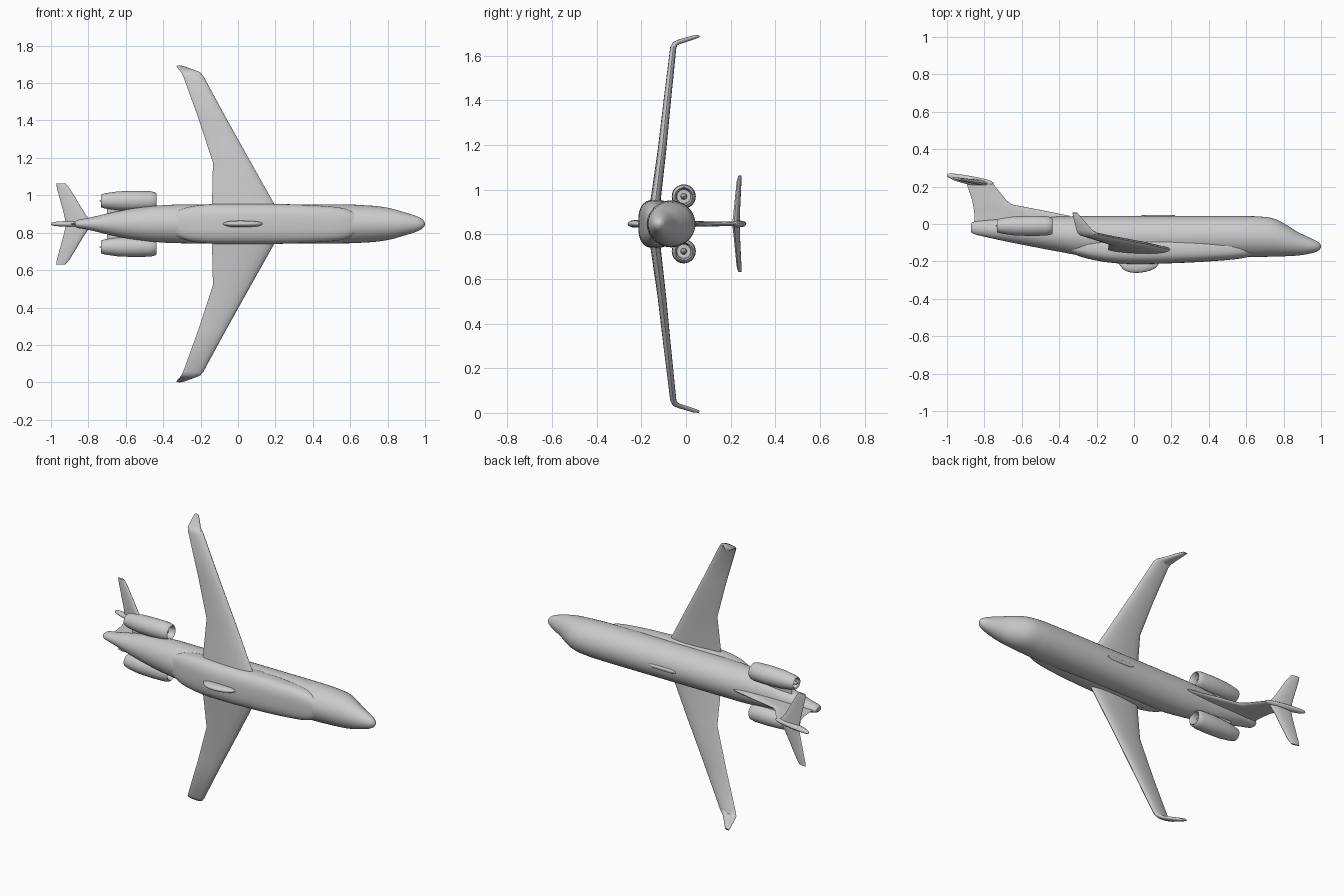
import bpy, bmesh, math
from mathutils import Vector

old = bpy.data.objects.get("Cube")
if old:
    bpy.data.objects.remove(old, do_unlink=True)

MID = 0.847  # height of the aircraft's plane of symmetry (it lies on its side)

grey = bpy.data.materials.new("plain grey")
grey.use_nodes = True
grey.diffuse_color = (0.6, 0.6, 0.6, 1)
grey.node_tree.nodes["Principled BSDF"].inputs["Base Color"].default_value = (0.6, 0.6, 0.6, 1)


def loft(name, rings, angle=40, caps=True):
    """Skin a list of equal-sized closed rings."""
    bm = bmesh.new()
    vs = [[bm.verts.new(p) for p in r] for r in rings]
    n = len(vs[0])
    for a, b in zip(vs, vs[1:]):
        for i in range(n):
            j = (i + 1) % n
            bm.faces.new((a[i], a[j], b[j], b[i]))
    if caps:
        bm.faces.new(vs[0])
        bm.faces.new(vs[-1])
    bmesh.ops.recalc_face_normals(bm, faces=bm.faces)
    me = bpy.data.meshes.new(name)
    bm.to_mesh(me)
    bm.free()
    ob = bpy.data.objects.new(name, me)
    bpy.context.collection.objects.link(ob)
    me.materials.append(grey)
    bpy.ops.object.select_all(action='DESELECT')
    ob.select_set(True)
    bpy.context.view_layer.objects.active = ob
    bpy.ops.object.shade_smooth_by_angle(angle=math.radians(angle))
    return ob


def oval(x, top, bottom, half, z=MID, power=1.0, n=40):
    """Cross-section across x; power below 1 makes it squarer."""
    pts = []
    for i in range(n):
        a = 2 * math.pi * i / n
        c, s = math.cos(a), math.sin(a)
        pts.append(Vector((x,
                           (top + bottom) / 2 + (top - bottom) / 2 * math.copysign(abs(s) ** power, s),
                           z + half * math.copysign(abs(c) ** power, c))))
    return pts


def smooth_stations(st, steps=5):
    """Catmull-Rom interpolation between cross-section stations."""
    out = []
    for i in range(len(st) - 1):
        p = [st[max(i - 1, 0)], st[i], st[i + 1], st[min(i + 2, len(st) - 1)]]
        for k in range(steps):
            t = k / steps
            out.append([0.5 * (2 * b + (c - a) * t + (2 * a - 5 * b + 4 * c - d) * t * t
                               + (3 * b - a - 3 * c + d) * t ** 3) for a, b, c, d in zip(*p)])
    return out + [list(st[-1])]


def foil(le, te, y_le, y_te, span, thick, cant=0.0, side=1, n=20):
    """Rounded wing section; cant tips its thickness direction."""
    pts = []
    for i in range(n):
        a = 2 * math.pi * i / n
        u = (1 - math.cos(a)) / 2
        h = thick * 0.5 * math.sin(a) * (1.15 - 0.55 * u)
        pts.append(Vector((le + (te - le) * u,
                           y_le + (y_te - y_le) * u + h * math.cos(cant),
                           MID + side * (span - h * math.sin(cant)))))
    return pts


# Fuselage: x, top, bottom, half width
fuselage = [(1.0, -0.114, -0.126, 0.006), (0.985, -0.097, -0.143, 0.025), (0.95, -0.078, -0.156, 0.043),
            (0.88, -0.045, -0.168, 0.065), (0.82, -0.008, -0.172, 0.082), (0.75, 0.028, -0.174, 0.094),
            (0.67, 0.04, -0.176, 0.1), (0.55, 0.042, -0.176, 0.104), (0.1, 0.042, -0.176, 0.105),
            (-0.25, 0.042, -0.17, 0.104), (-0.4, 0.04, -0.148, 0.1), (-0.55, 0.035, -0.12, 0.084),
            (-0.68, 0.03, -0.094, 0.06), (-0.79, 0.02, -0.07, 0.034), (-0.855, 0.012, -0.054, 0.022),
            (-0.872, 0.0, -0.042, 0.012)]
loft("fuselage", [oval(*s) for s in smooth_stations(fuselage)])

# Belly fairing: squarer section bulging under the wing
belly = [(0.64, -0.1, -0.168, 0.05), (0.56, -0.08, -0.186, 0.085), (0.4, -0.07, -0.2, 0.1),
         (0.2, -0.06, -0.21, 0.107), (0.0, -0.06, -0.214, 0.108), (-0.14, -0.06, -0.205, 0.106),
         (-0.26, -0.07, -0.182, 0.092), (-0.35, -0.08, -0.15, 0.06)]
loft("belly_fairing", [oval(*s, power=0.72) for s in smooth_stations(belly)])

# Thin pod below the belly
pod = [(0.13, -0.205, -0.215, 0.004), (0.11, -0.19, -0.238, 0.012), (0.06, -0.19, -0.256, 0.016),
       (0.0, -0.19, -0.261, 0.017), (-0.05, -0.19, -0.248, 0.014), (-0.08, -0.205, -0.215, 0.004)]
loft("belly_pod", [oval(*s) for s in smooth_stations(pod)])

# Thin strip on the spine
loft("spine_strip", [oval(x, 0.047, 0.03, w) for x, w in ((0.22, 0.004), (0.19, 0.012), (0.07, 0.012), (0.04, 0.004))])

# Wing sections with upturned tip: le, te, y, span, thickness, cant
wing = [(0.236, -0.14, -0.142, 0.03, 0.055, 0.08), (0.193, -0.139, -0.136, 0.108, 0.05, 0.08),
        (0.07, -0.134, -0.108, 0.327, 0.042, 0.11), (-0.06, -0.21, -0.083, 0.56, 0.036, 0.11),
        (-0.185, -0.293, -0.057, 0.79, 0.03, 0.15), (-0.2, -0.302, -0.048, 0.808, 0.027, 0.7),
        (-0.225, -0.308, -0.03, 0.816, 0.023, 1.25), (-0.282, -0.324, 0.035, 0.836, 0.02, 1.28),
        (-0.303, -0.33, 0.06, 0.842, 0.012, 1.28)]

# Nacelle profile, outer skin then down into both hollow ends: x, radius
nacelle = [(-0.67, 0.004), (-0.68, 0.022), (-0.727, 0.028), (-0.732, 0.034), (-0.71, 0.041),
           (-0.64, 0.051), (-0.55, 0.054), (-0.47, 0.052), (-0.443, 0.046), (-0.437, 0.04),
           (-0.445, 0.034), (-0.49, 0.031), (-0.492, 0.004)]

# Tailplane sections: le, te, y_le, y_te, span, thickness
tailplane = [(-0.775, -0.92, 0.215, 0.238, 0.0, 0.03), (-0.815, -0.93, 0.22, 0.238, 0.05, 0.026),
             (-0.9, -0.968, 0.232, 0.246, 0.19, 0.019), (-0.922, -0.972, 0.238, 0.247, 0.216, 0.012)]

for side, label in ((1, "upper"), (-1, "lower")):
    loft(label + "_wing", [foil(a, b, y, y, s, t, c, side) for a, b, y, s, t, c in wing])
    ez = MID + side * 0.123
    loft(label + "_engine", [oval(x, -0.01 + r, -0.01 - r, r, ez, n=28) for x, r in nacelle])
    # Intake hub and exhaust cone
    for part, cone in (("intake_hub", ((-0.5, 0.015), (-0.47, 0.012), (-0.455, 0.003))),
                       ("exhaust_cone", ((-0.66, 0.014), (-0.72, 0.01), (-0.74, 0.002)))):
        loft(f"{label}_{part}", [oval(x, -0.01 + r, -0.01 - r, r, ez, n=16) for x, r in cone])
    loft(label + "_engine_pylon", [foil(-0.48, -0.7, -0.008, -0.008, s, 0.026, 0, side) for s in (0.03, 0.085)])
    loft(label + "_tailplane", [foil(*s, 0, side) for s in tailplane])

# Fin with a long forward fillet: le, te, y, thickness
fin = [(-0.33, -0.855, 0.0, 0.03), (-0.345, -0.853, 0.044, 0.028), (-0.5, -0.856, 0.075, 0.026),
       (-0.655, -0.861, 0.105, 0.025), (-0.685, -0.866, 0.13, 0.024), (-0.765, -0.9, 0.23, 0.02)]
loft("tail_fin", [foil(a, b, y, y, 0, t, math.pi / 2) for a, b, y, t in fin])

# Bullet fairing where fin and tailplane meet
bullet = [(-0.752, 0.222, 0.214, 0.003), (-0.78, 0.236, 0.205, 0.012), (-0.86, 0.254, 0.207, 0.016),
          (-0.94, 0.267, 0.226, 0.014), (-0.985, 0.27, 0.245, 0.01), (-1.0, 0.264, 0.254, 0.004)]
loft("tail_bullet", [oval(*s, n=20) for s in smooth_stations(bullet)])
